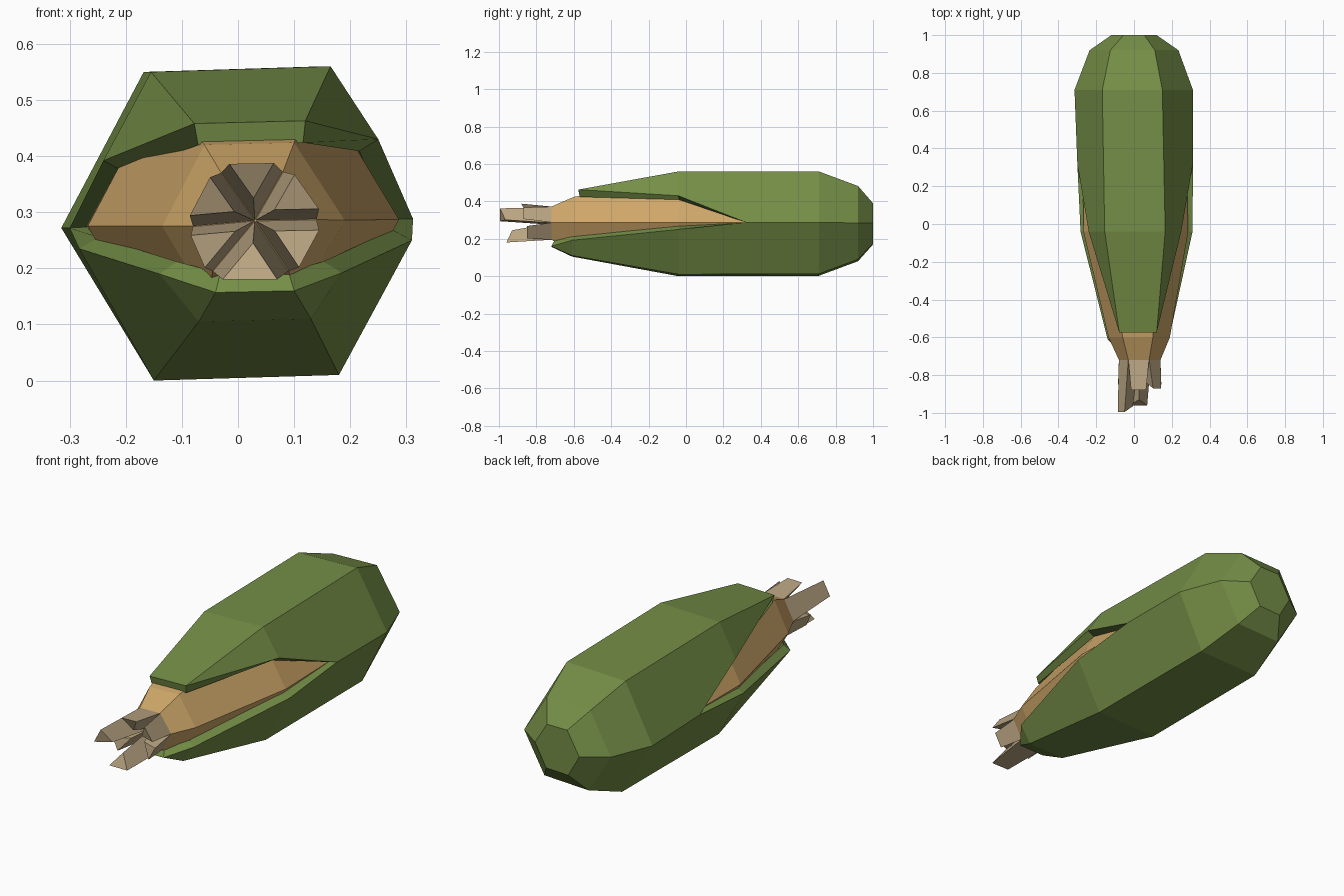
import bpy, bmesh
from mathutils import Vector

if "Cube" in bpy.data.objects:
    bpy.data.objects.remove(bpy.data.objects["Cube"])


def material(name, rgb):
    m = bpy.data.materials.new(name)
    m.diffuse_color = (*rgb, 1)
    m.use_nodes = True
    m.node_tree.nodes["Principled BSDF"].inputs["Base Color"].default_value = m.diffuse_color
    return m


GREEN = material("husk green", (0.175, 0.27, 0.062))
TAN = material("cob tan", (0.62, 0.385, 0.14))
SILK = material("silk beige", (0.48, 0.37, 0.22))


def build(name, verts, faces, mat):
    bm = bmesh.new()
    vs = [bm.verts.new(v) for v in verts]
    for f in faces:
        bm.faces.new([vs[i] for i in f])
    bmesh.ops.recalc_face_normals(bm, faces=bm.faces)
    me = bpy.data.meshes.new(name)
    bm.to_mesh(me)
    bm.free()
    ob = bpy.data.objects.new(name, me)
    bpy.context.collection.objects.link(ob)
    me.materials.append(mat)
    return ob


def ring(y, points):
    return [(x, y, z) for x, z in points]


def bridge(a, b, n=6):
    return [(a + i, a + (i + 1) % n, b + (i + 1) % n, b + i) for i in range(n)]


# Husk: closed hexagonal base (order: top L, top R, side R, bottom R, bottom L, side L)
V = ring(1.0, [(-.055, .39), (.055, .39), (.12, .285), (.06, .175), (-.06, .17), (-.12, .275)])
V += ring(.92, [(-.125, .475), (.11, .482), (.235, .285), (.125, .09), (-.115, .08), (-.235, .275)])
V += ring(.71, [(-.168, .55), (.15, .56), (.312, .287), (.178, .012), (-.15, .002), (-.315, .272)])
F = [tuple(range(6))] + bridge(0, 6) + bridge(6, 12)
# Notch corners 18 (right), 19 (left), where the two leaves part
V += [(.312, .32, .288), (-.30, .32, .272)]
# Leaf ring: 20 top L, 21 top R, 22/23 right edges, 24 bottom R, 25 bottom L, 26/27 left edges
V += ring(-.04, [(-.155, .55), (.165, .56), (.25, .43), (.31, .25),
                 (.18, .01), (-.15, .0), (-.283, .235), (-.24, .392)])
F += [(12, 13, 21, 20), (13, 14, 18, 22, 21), (14, 15, 24, 23, 18),
      (15, 16, 25, 24), (16, 17, 19, 26, 25), (17, 12, 20, 27, 19)]
# Upper leaf tip 28, 29
V += ring(-.575, [(-.078, .458), (.12, .463)])
F += [(20, 21, 29, 28), (21, 22, 29), (27, 20, 28)]
# Lower leaf shoulder 30-33 and tip 34, 35
V += ring(-.61, [(.185, .192), (.13, .11), (-.07, .105), (-.14, .19)])
V += ring(-.72, [(.10, .16), (-.04, .157)])
F += [(23, 24, 31, 30), (24, 25, 32, 31), (25, 26, 33, 32),
      (30, 31, 34), (31, 32, 35, 34), (32, 33, 35)]
husk = build("husk", V, F, GREEN)
sol = husk.modifiers.new("thickness", 'SOLIDIFY')
sol.thickness = 0.04
sol.offset = -1

# Cob: tapered hexagonal core
end = [(-.03, .37), (.08, .372), (.14, .287), (.09, .195), (-.045, .195), (-.08, .275)]
V = ring(.4, [(-.13, .51), (.13, .515), (.275, .287), (.14, .05), (-.13, .045), (-.27, .275)])
V += ring(-.04, [(-.14, .518), (.145, .523), (.287, .287), (.155, .04), (-.13, .035), (-.268, .275)])
V += ring(-.60, [(-.06, .42), (.10, .424), (.19, .286), (.11, .145), (-.055, .14), (-.135, .275)])
V += ring(-.72, end)
F = bridge(0, 6) + bridge(6, 12) + bridge(12, 18) + [tuple(range(6)), tuple(range(18, 24))]
build("cob", V, F, TAN)

# Silk: six splayed wedge fingers of uneven length on the cob end
centre = Vector((.03, 0, .285))
tips = [-.88, -.87, -.85, -.96, -.85, -.995]
for k, tip_y in enumerate(tips):
    tri = [centre] + [Vector((x, 0, z)) for x, z in (end[k], end[(k + 1) % 6])]
    out = ((tri[1] + tri[2]) / 2 - centre).normalized() * 0.04
    V = [(p.x, -.715, p.z) for p in tri]
    for i, p in enumerate(tri):
        q = centre + (p - centre) * 0.72 + out
        # end face slants back towards the rim
        V.append((q.x, tip_y + (0.0 if i else 0.03), q.z))
    build(f"silk_{k + 1}", V, bridge(0, 3, 3) + [(0, 1, 2), (3, 4, 5)], SILK)
